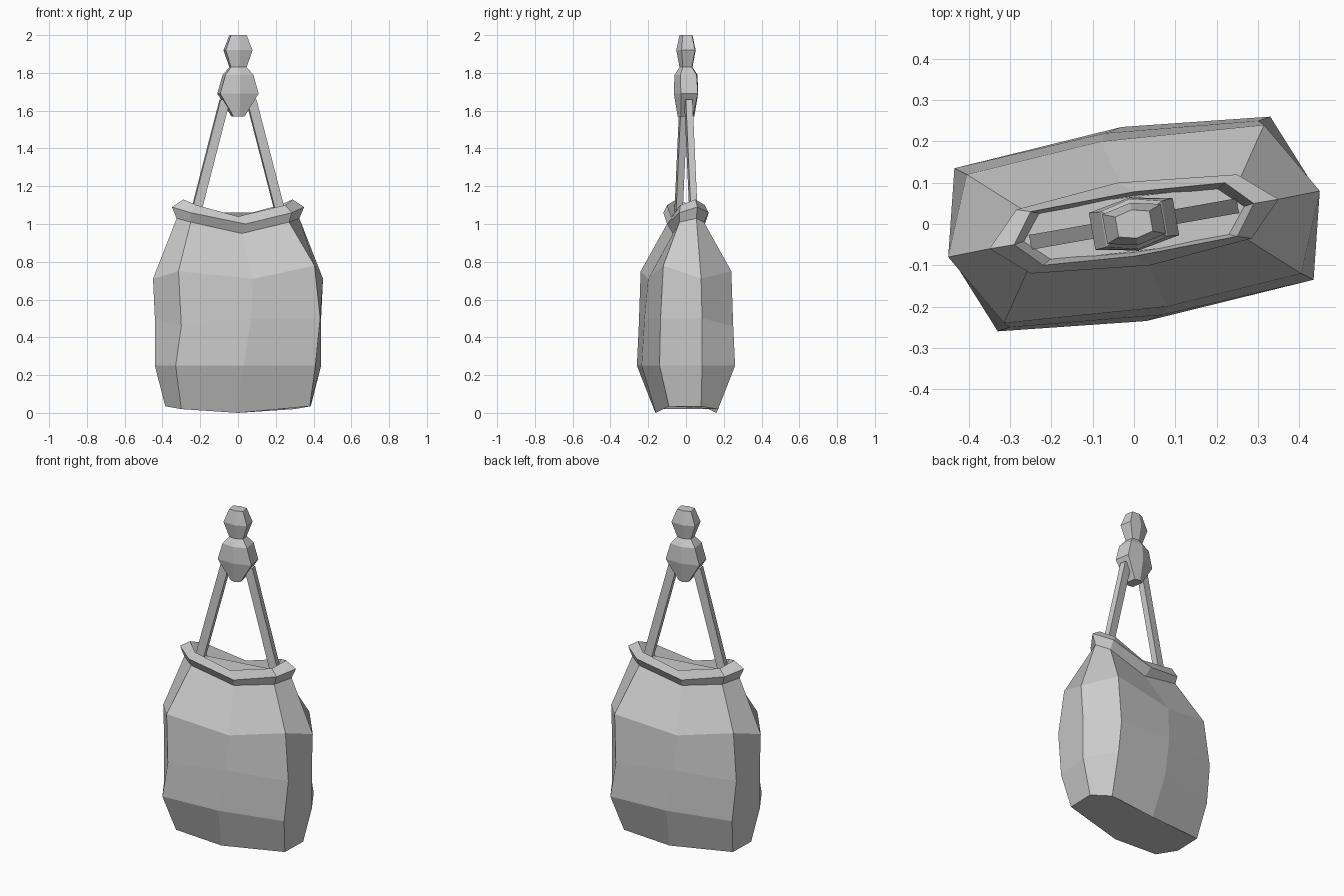
import bpy
import bmesh
from math import cos, sin, radians
from mathutils import Matrix, Vector

default = bpy.data.objects.get("Cube")
if default:
    bpy.data.objects.remove(default, do_unlink=True)

grey = bpy.data.materials.new("plain grey")
grey.use_nodes = True
colour = (0.6, 0.6, 0.6, 1)
grey.diffuse_color = colour
grey.node_tree.nodes["Principled BSDF"].inputs["Base Color"].default_value = colour

# The whole bag is twisted slightly about the vertical axis
twist = Matrix.Rotation(radians(10), 4, "Z")


def loft(name, rings):
    """Join a stack of equal rings with faces and cap both ends."""
    bm = bmesh.new()
    loops = [[bm.verts.new(point) for point in ring] for ring in rings]
    for low, high in zip(loops, loops[1:]):
        count = len(low)
        for i in range(count):
            j = (i + 1) % count
            bm.faces.new((low[i], low[j], high[j], high[i]))
    bm.faces.new(loops[0][::-1])
    bm.faces.new(loops[-1])
    bmesh.ops.recalc_face_normals(bm, faces=bm.faces[:])
    mesh = bpy.data.meshes.new(name)
    bm.to_mesh(mesh)
    bm.free()
    mesh.materials.append(grey)
    part = bpy.data.objects.new(name, mesh)
    bpy.context.collection.objects.link(part)
    return part


def half_turn(points):
    """Complete a ring from its front half, turned about the vertical axis."""
    return points + [(-x, -y, z) for x, y, z in points]


# Sack: base, belly and shoulder rings up to the neck
neck = [(-.25, -.095, 1.01), (.02, -.07, .95), (.27, -.035, 1.01), (.325, .055, 1.03)]
sack_halves = [
    [(-.3, -.17, .02), (0, -.16, 0), (.38, -.09, .035), (.385, .08, .035)],
    [(-.33, -.26, .25), (.03, -.235, .25), (.41, -.14, .25), (.44, .085, .25)],
    [(-.3, -.25, .46), (.07, -.22, .5), (.435, -.135, .5), (.44, .085, .5)],
    [(-.315, -.24, .75), (.08, -.2, .71), (.405, -.12, .78), (.45, .08, .71)],
    neck,
]
loft("sack", [half_turn(half) for half in sack_halves])

# Rim: rolled lip around a sunken mouth
lip_outer = [(-.25, -.12, 1.06), (.04, -.1, 1), (.285, -.035, 1.06), (.35, .06, 1.09)]
lip_inner = [(-.22, -.1, 1.1), (0, -.078, 1.04), (.25, -.03, 1.1), (.29, .05, 1.13)]
mouth = [(x * .92, y * .85, z - .07) for x, y, z in lip_inner]
loft("rim", [half_turn(half) for half in (neck, lip_outer, lip_inner, mouth)])


# Straps: flat bars leaning in from the mouth to the knob
def bar_end(x, z):
    corners = ((-1, -1), (1, -1), (1, 1), (-1, 1))
    return [twist @ Vector((x + .026 * a, .018 * b, z)) for a, b in corners]


for side, label in ((1, "left"), (-1, "right")):
    loft(label + "_strap", [bar_end(side * .235, 1.03), bar_end(side * .07, 1.66)])


# Knob: six-sided stacked beads tying the straps together
def bead_ring(width, depth, z):
    outline = ((-1, -.7), (0, -1), (1, -.7), (1, .7), (0, 1), (-1, .7))
    return [twist @ Vector((width * a, depth * b, z)) for a, b in outline]


loft("lower_knob", [bead_ring(.03, .045, 1.57), bead_ring(.103, .065, 1.69),
                    bead_ring(.075, .062, 1.79), bead_ring(.042, .035, 1.83)])
loft("upper_knob", [bead_ring(.042, .035, 1.83), bead_ring(.072, .052, 1.92),
                    bead_ring(.042, .035, 2)])
